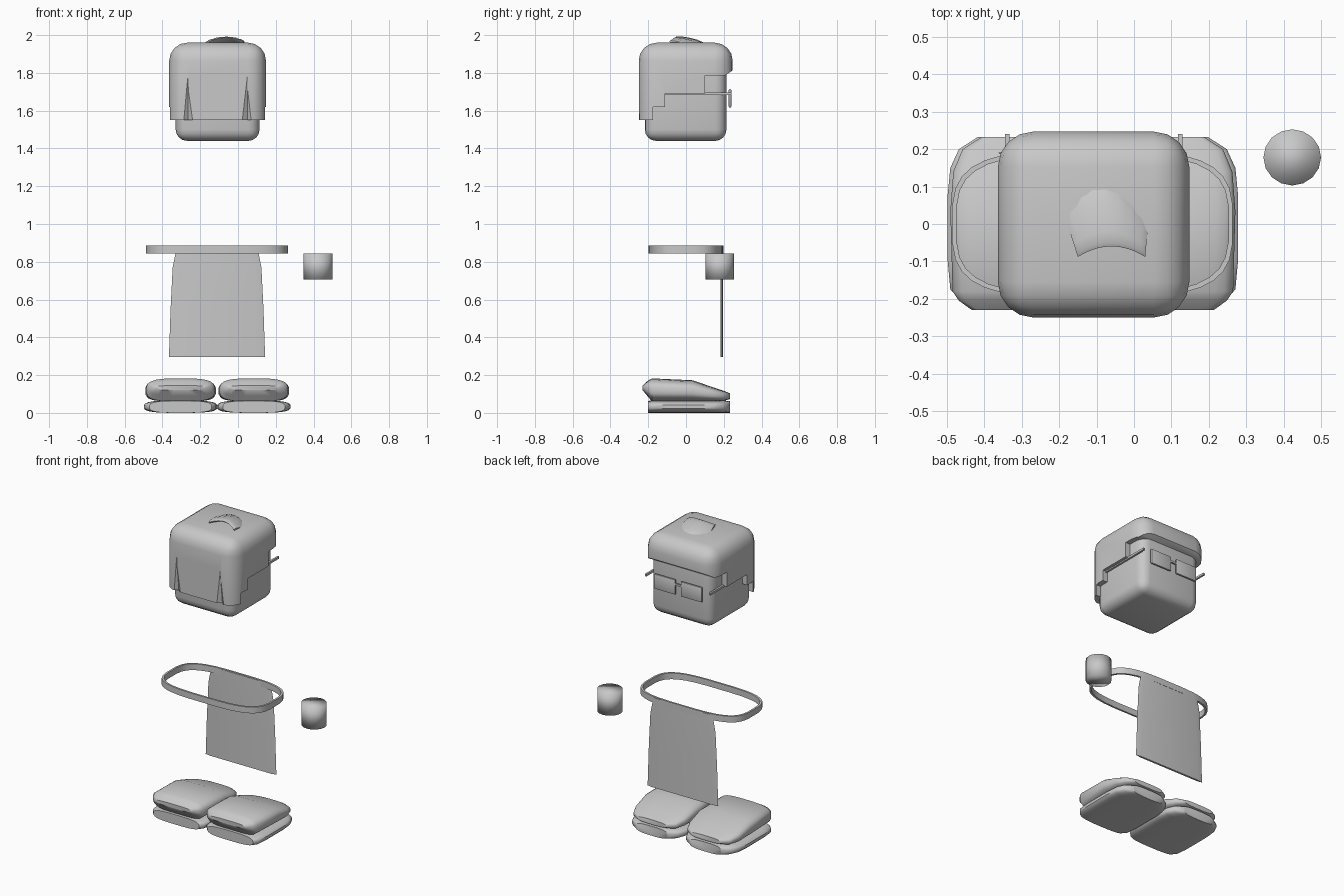
import bpy, bmesh, math

cube = bpy.data.objects.get("Cube")
if cube:
    bpy.data.objects.remove(cube, do_unlink=True)

grey = bpy.data.materials.new("plain grey")
grey.use_nodes = True
grey.diffuse_color = (0.58, 0.58, 0.58, 1)
grey.node_tree.nodes["Principled BSDF"].inputs["Base Color"].default_value = grey.diffuse_color
MID = -0.108  # x of the body's centre line


def smooth(ob, angle=40):
    bpy.ops.object.select_all(action='DESELECT')
    ob.select_set(True)
    bpy.context.view_layer.objects.active = ob
    bpy.ops.object.shade_smooth_by_angle(angle=math.radians(angle))


def finish(name, bm, angle=40):
    bmesh.ops.recalc_face_normals(bm, faces=bm.faces)
    me = bpy.data.meshes.new(name)
    bm.to_mesh(me)
    bm.free()
    me.materials.append(grey)
    ob = bpy.data.objects.new(name, me)
    bpy.context.collection.objects.link(ob)
    smooth(ob, angle)
    return ob


def box(name, lo, hi, radius=0, segments=4):
    bm = bmesh.new()
    bmesh.ops.create_cube(bm, size=1)
    for v in bm.verts:
        v.co = [a + (c + 0.5) * (b - a) for a, b, c in zip(lo, hi, v.co)]
    if radius:
        bmesh.ops.bevel(bm, geom=bm.edges[:], offset=radius, segments=segments,
                        profile=0.5, affect='EDGES')
    return finish(name, bm)


def loft(name, rings, closed=False, angle=40):
    bm = bmesh.new()
    rows = [[bm.verts.new(p) for p in ring] for ring in rings]
    pairs = list(zip(rows, rows[1:]))
    if closed:
        pairs.append((rows[-1], rows[0]))
    else:
        bm.faces.new(rows[0])
        bm.faces.new(rows[-1])
    for a, b in pairs:
        for i in range(len(a)):
            j = (i + 1) % len(a)
            bm.faces.new((a[i], a[j], b[j], b[i]))
    return finish(name, bm, angle)


def oval(count, power):
    """Unit superellipse."""
    pts = []
    for i in range(count):
        t = math.tau * (i + 0.5) / count
        c, s = math.cos(t), math.sin(t)
        pts.append((math.copysign(abs(c) ** (2 / power), c),
                    math.copysign(abs(s) ** (2 / power), s)))
    return pts


def cut(ob, cutters):
    for c in cutters:
        c.hide_render = True
        mod = ob.modifiers.new("cut", 'BOOLEAN')
        mod.operation, mod.solver, mod.object = 'DIFFERENCE', 'EXACT', c
    deps = bpy.context.evaluated_depsgraph_get()
    me = bpy.data.meshes.new_from_object(ob.evaluated_get(deps))
    ob.modifiers.clear()
    ob.data = me
    for c in cutters:
        bpy.data.objects.remove(c, do_unlink=True)
    smooth(ob, 35)


# Head
box("head", (MID - 0.222, -0.218, 1.44), (MID + 0.222, 0.214, 1.92), 0.06)

# Hair cap with stepped lower edge and two grooves
hair = box("hair", (MID - 0.256, -0.25, 1.3), (MID + 0.256, 0.247, 1.96), 0.095)
steps = [(-0.4, 1.55), (-0.175, 1.55), (-0.175, 1.62), (-0.11, 1.62), (-0.11, 1.69),
         (0.1, 1.69), (0.1, 1.785), (0.205, 1.785), (0.25, 1.815), (0.4, 1.815),
         (0.4, 1.2), (-0.4, 1.2)]
cutters = [loft("step_cutter", [[(x, y, z) for y, z in steps] for x in (-0.8, 0.6)])]
for x in (MID - 0.157, MID + 0.157):
    cutters.append(loft("groove_cutter", [
        [(x - w, -0.26, z), (x + w, -0.26, z), (x, depth, z)]
        for z, w, depth in ((1.79, 0.003, -0.251), (1.5, 0.045, -0.225))]))
cut(hair, cutters)

# Ridged hair tuft on top, a fan of sections
rings = []
for i in range(15):
    u = i / 7 - 1
    inner = (-0.06 + 0.09 * u, -0.06 - 0.028 * u * u)
    outer = (-0.078 + 0.118 * u, 0.1 - 0.06 * u * u - 0.015 * u)
    ring = []
    for k in range(12):
        t = math.tau * k / 12
        v = 0.5 - 0.5 * math.cos(t)
        z = 1.987 - 0.034 * v - 0.02 * u * u + (0.012 + 0.004 * (i % 2)) * math.sin(t)
        ring.append((inner[0] + v * (outer[0] - inner[0]),
                     inner[1] + v * (outer[1] - inner[1]), z))
    rings.append(ring)
loft("hair_tuft", rings)

# Glasses
for side, s in (("left", 1), ("right", -1)):
    a, b = sorted((MID + s * 0.02, MID + s * 0.172))
    box(side + "_lens", (a, 0.226, 1.617), (b, 0.24, 1.714), 0.005, 2)
    x = MID + s * 0.231
    box(side + "_glasses_arm", (x - 0.006, -0.12, 1.682), (x + 0.006, 0.24, 1.696))
box("glasses_bridge", (MID - 0.022, 0.228, 1.678), (MID + 0.022, 0.238, 1.69))

# Belt hoop
loft("belt", [[(MID - 0.003 + 0.376 * c, 0.198 * s, 0.845),
               (MID - 0.003 + 0.376 * c, 0.198 * s, 0.885),
               (MID - 0.003 + 0.364 * c, 0.186 * s, 0.885),
               (MID - 0.003 + 0.364 * c, 0.186 * s, 0.845)]
              for c, s in oval(32, 3.4)], closed=True)

# Cloth hanging from the belt
rings = []
for z, w in ((0.297, 0.2545), (0.55, 0.246), (0.77, 0.235), (0.845, 0.22), (0.88, 0.213)):
    outline = [(-w, 0.19), (0.035 - w, 0.183), (w - 0.035, 0.183),
               (w, 0.19), (w - 0.035, 0.196), (0.035 - w, 0.196)]
    rings.append([(MID - 0.003 + x, y, z) for x, y in outline])
loft("hanging_cloth", rings)

# Floating hand
loft("hand", [[(0.423 + 0.077 * math.cos(math.tau * i / 16),
                0.178 + 0.075 * math.sin(math.tau * i / 16), z) for i in range(16)]
              for z in (0.705, 0.845)], angle=180)

# Shoes: stations are (y, low z, high z, half width)
upper = [(-0.23, 0.12, 0.145, 0.13), (-0.205, 0.09, 0.168, 0.165), (-0.18, 0.06, 0.183, 0.182),
         (0.035, 0.06, 0.173, 0.188), (0.14, 0.06, 0.137, 0.18), (0.2, 0.063, 0.117, 0.155),
         (0.232, 0.073, 0.104, 0.105)]
sole = [(-0.2, 0, 0.064, 0.165), (-0.175, 0, 0.066, 0.188), (-0.1, 0, 0.066, 0.195),
        (0.08, 0, 0.066, 0.195), (0.15, 0, 0.066, 0.188), (0.2, 0, 0.066, 0.165),
        (0.232, 0, 0.062, 0.115)]
for side, s in (("left", 1), ("right", -1)):
    for part, stations, power in (("shoe_upper", upper, 3.2), ("shoe_sole", sole, 3.2)):
        loft(side + "_" + part, [
            [(MID - 0.002 + s * 0.194 + w * c, y, (lo + hi) / 2 + (hi - lo) / 2 * h)
             for c, h in oval(24, power)]
            for y, lo, hi, w in stations])
